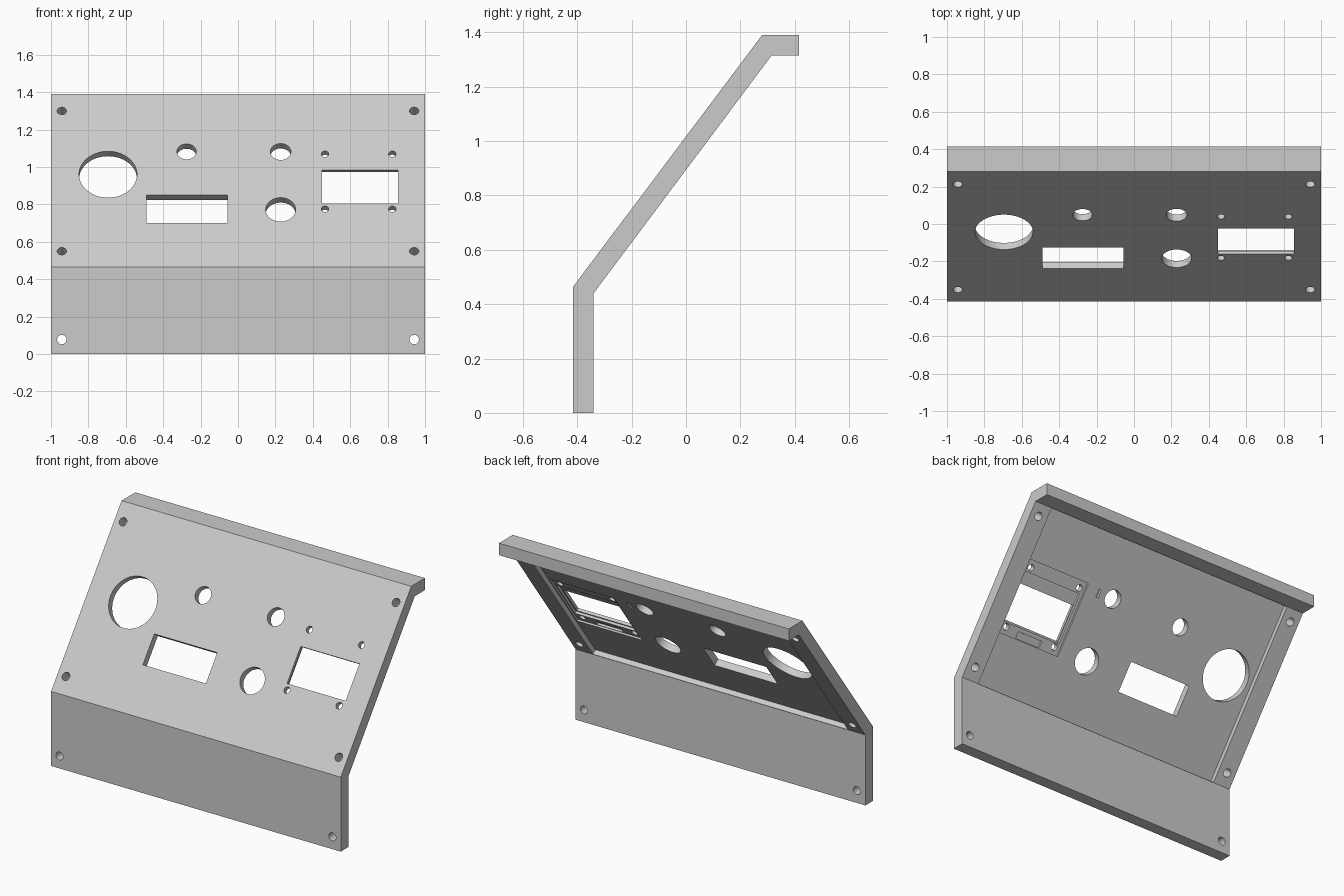
import bpy, bmesh, math
from mathutils import Matrix, Vector

if "Cube" in bpy.data.objects:
    bpy.data.objects.remove(bpy.data.objects["Cube"])

# Side profile of the bent panel (y, z)
profile = [(-.415, 0), (-.34, 0), (-.34, .44), (.315, 1.315),
           (.415, 1.315), (.415, 1.39), (.28, 1.39), (-.415, .465)]
bm = bmesh.new()
face = bm.faces.new([bm.verts.new((-1, y, z)) for y, z in profile])
ext = bmesh.ops.extrude_face_region(bm, geom=[face])
bmesh.ops.translate(bm, vec=(2, 0, 0),
                    verts=[v for v in ext["geom"] if isinstance(v, bmesh.types.BMVert)])
bmesh.ops.recalc_face_normals(bm, faces=bm.faces)
mesh = bpy.data.meshes.new("control_panel")
bm.to_mesh(mesh)
bm.free()
panel = bpy.data.objects.new("control_panel", mesh)
bpy.context.collection.objects.link(panel)

# Frame on the sloped face: x across, y up the slope, z outward
u = Vector((0, .695, .925)).normalized()
n = Vector((1, 0, 0)).cross(u)
SLOPE = Matrix.Translation((0, -.415, .465)) @ Matrix(
    ((1, 0, 0), (0, u.y, n.y), (0, u.z, n.z))).to_4x4()
FRONT = Matrix.Translation((0, -.415, 0)) @ Matrix.Rotation(math.pi / 2, 4, 'X')


def cut(build, frame):
    """Subtract one temporary solid from the panel."""
    b = bmesh.new()
    build(b)
    b.transform(frame)
    m = bpy.data.meshes.new("cutter")
    b.to_mesh(m)
    b.free()
    cutter = bpy.data.objects.new("cutter", m)
    cutter.hide_render = True
    bpy.context.collection.objects.link(cutter)
    mod = panel.modifiers.new("cut", 'BOOLEAN')
    mod.operation, mod.solver, mod.object = 'DIFFERENCE', 'EXACT', cutter
    bpy.context.view_layer.objects.active = panel
    bpy.ops.object.modifier_apply(modifier=mod.name)
    bpy.data.objects.remove(cutter)


def box(x0, x1, s0, s1, t0=-.05, t1=.13):
    """Cut a rectangle between depths t0 and t1 behind the sloped face."""
    mat = Matrix.Translation(((x0 + x1) / 2, (s0 + s1) / 2, -(t0 + t1) / 2)) \
        @ Matrix.Diagonal((x1 - x0, s1 - s0, t1 - t0, 1))
    cut(lambda b: bmesh.ops.create_cube(b, size=1, matrix=mat), SLOPE)


def hole(x, s, r, frame=SLOPE, seg=32):
    cut(lambda b: bmesh.ops.create_cone(
        b, cap_ends=True, segments=seg, radius1=r, radius2=r, depth=.3,
        matrix=Matrix.Translation((x, s, 0))), frame)


# Rear recess between the side rails
box(-.88, .88, .027, 1.116, .044)

# Display seat, stepped, with connector notch and side slot
box(.425, .872, .345, .80, .033)
box(.445, .865, .415, .725, .018)
box(.56, .735, .35, .39, .02)
box(.325, .342, .745, .795, .028)

# Display window and its screw holes
box(.45, .855, .425, .65)
for x in (.465, .825):
    for s in (.388, .756):
        hole(x, s, .02, seg=24)

# Rectangular opening and round instrument holes
box(-.49, -.055, .294, .481)
hole(-.695, .619, .155, seg=64)
hole(-.275, .772, .052)
hole(.228, .771, .055)
hole(.228, .384, .08, seg=48)

# Mounting holes on the rails and the lower panel
for x in (-.942, .942):
    hole(x, 1.044, .025, seg=24)
    hole(x, .106, .025, seg=24)
    hole(x, .077, .025, FRONT, seg=24)

# Smooth hole walls, crisp edges
panel.select_set(True)
bpy.context.view_layer.objects.active = panel
bpy.ops.object.shade_smooth_by_angle(angle=math.radians(30))
